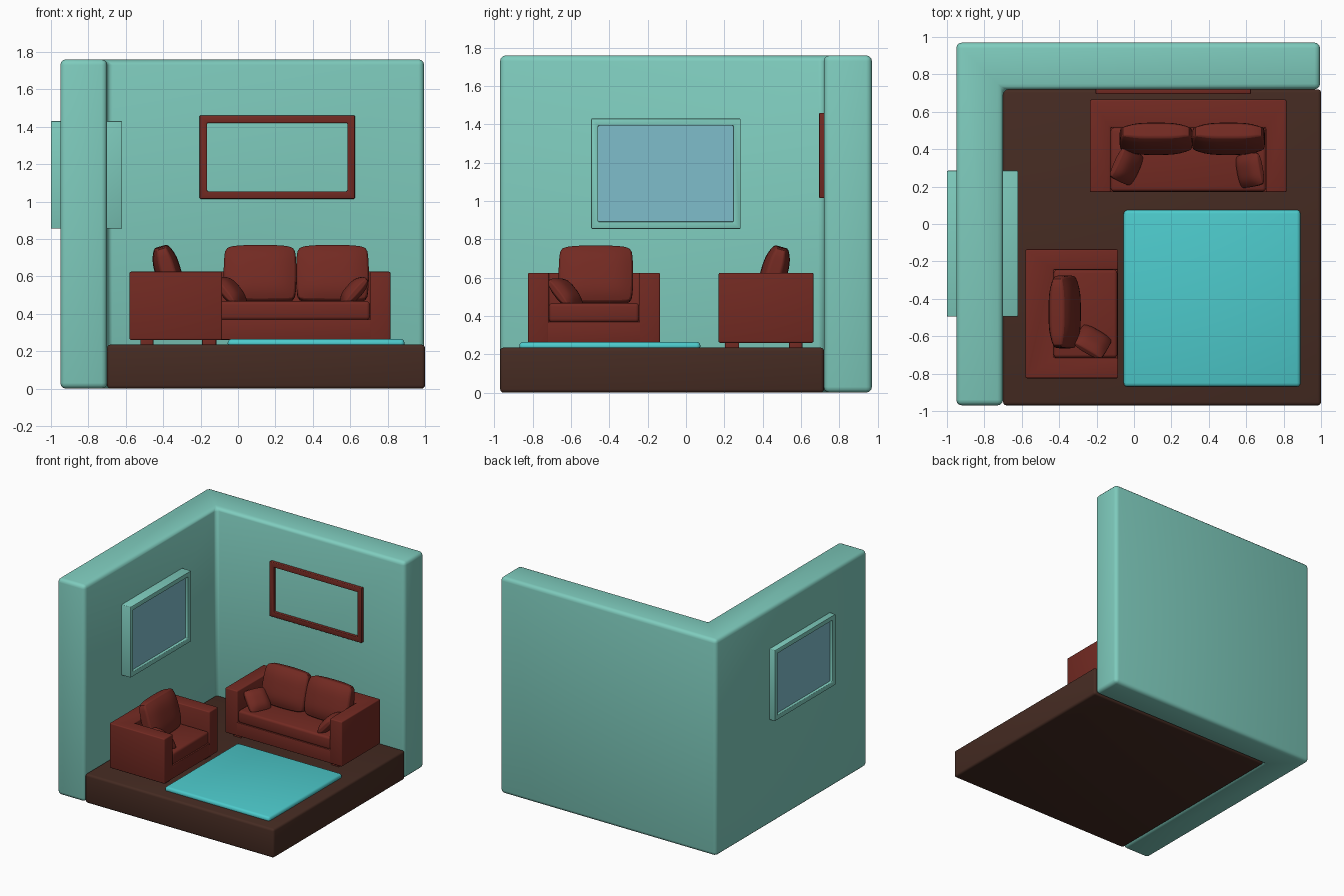
import bpy
import bmesh
from math import radians
from mathutils import Matrix, Vector

if "Cube" in bpy.data.objects:
    bpy.data.objects.remove(bpy.data.objects["Cube"])


def material(name, rgb):
    m = bpy.data.materials.new(name)
    m.use_nodes = True
    m.diffuse_color = (*rgb, 1)
    m.node_tree.nodes["Principled BSDF"].inputs["Base Color"].default_value = (*rgb, 1)
    return m


TEAL = material("teal_wall", (0.21, 0.60, 0.51))
BROWN = material("dark_wood", (0.06, 0.024, 0.016))
RED = material("red_upholstery", (0.17, 0.023, 0.016))
CYAN = material("cyan_rug", (0.074, 0.59, 0.60))
BLUE = material("blue_glass", (0.21, 0.51, 0.60))


def finish(bm, name, mat, matrix=Matrix(), bevel=0.0, segments=3):
    """Bevel the sharp edges, place the mesh and shade it."""
    bmesh.ops.recalc_face_normals(bm, faces=bm.faces)
    if bevel:
        sharp = [e for e in bm.edges if e.calc_face_angle(0) > 0.5]
        bmesh.ops.bevel(bm, geom=sharp, offset=bevel, segments=segments,
                        profile=0.5, affect='EDGES', clamp_overlap=True)
    bm.transform(matrix)
    mesh = bpy.data.meshes.new(name)
    bm.to_mesh(mesh)
    bm.free()
    mesh.materials.append(mat)
    obj = bpy.data.objects.new(name, mesh)
    bpy.context.collection.objects.link(obj)
    bpy.ops.object.select_all(action='DESELECT')
    obj.select_set(True)
    bpy.context.view_layer.objects.active = obj
    bpy.ops.object.shade_smooth_by_angle(angle=radians(45))
    return obj


def box(name, mat, low, high, matrix=Matrix(), bevel=0.01):
    low, high = Vector(low), Vector(high)
    bm = bmesh.new()
    bmesh.ops.create_cube(bm, size=1)
    for v in bm.verts:
        v.co = (low + high) / 2 + v.co * (high - low)
    return finish(bm, name, mat, matrix, bevel)


def prism(name, mat, outline, z0, z1, matrix=Matrix(), bevel=0.01):
    bm = bmesh.new()
    face = bm.faces.new([bm.verts.new((x, y, z0)) for x, y in outline])
    new = bmesh.ops.extrude_face_region(bm, geom=[face])["geom"]
    verts = [g for g in new if isinstance(g, bmesh.types.BMVert)]
    bmesh.ops.translate(bm, verts=verts, vec=(0, 0, z1 - z0))
    return finish(bm, name, mat, matrix, bevel)


def ring(name, mat, width, height, depth, border, matrix):
    """Rectangular frame standing in the local xz plane."""
    bm = bmesh.new()
    loops = []
    for inset, y in ((0, -1), (border, -1), (border, 1), (0, 1)):
        w, h = width / 2 - inset, height / 2 - inset
        loops.append([bm.verts.new((sx * w, y * depth / 2, sz * h))
                      for sx, sz in ((-1, -1), (1, -1), (1, 1), (-1, 1))])
    for a, b in zip(loops, loops[1:] + loops[:1]):
        for i in range(4):
            j = (i + 1) % 4
            bm.faces.new((a[i], a[j], b[j], b[i]))
    return finish(bm, name, mat, matrix, 0.005, 2)


def cushion(name, size, pinch, matrix):
    """Soft pillow whose thickness (local y) shrinks towards its rim."""
    bm = bmesh.new()
    bmesh.ops.create_cube(bm, size=2)
    bmesh.ops.subdivide_edges(bm, edges=bm.edges, cuts=5, use_grid_fill=True)
    for v in bm.verts:
        u, t, w = v.co
        t *= (1 - pinch * u ** 4) * (1 - pinch * w ** 4)
        v.co = (u * (1 - 0.05 * w * w) * size[0] / 2, t * size[1] / 2,
                w * (1 - 0.05 * u * u) * size[2] / 2)
    obj = finish(bm, name, RED, matrix)
    obj.data.shade_smooth()
    obj.modifiers.new("soft", 'SUBSURF').levels = 1
    obj.modifiers["soft"].render_levels = 1


def turn(angle, axis):
    return Matrix.Rotation(radians(angle), 4, axis)


def seat(name, width, place, backs, pillows):
    """Boxy upholstered seat facing local -y."""
    w, d, arm = width / 2, 0.2475, 0.11
    inner, back = w - arm, d - 0.15
    outline = [(-w, -d), (-inner, -d), (-inner, back), (inner, back),
               (inner, -d), (w, -d), (w, d), (-w, d)]
    prism(name + "_arms_and_back", RED, outline, 0.26, 0.625, place, 0.008)
    box(name + "_base", RED, (-inner - 0.02, -d + 0.001, 0.262),
        (inner + 0.02, back + 0.02, 0.37), place, 0.004)
    box(name + "_seat_cushion", RED, (-inner, -d + 0.004, 0.367),
        (inner, back, 0.467), place, 0.018)
    # Short feet under the corners
    for sx in (-1, 1):
        for y0, y1 in ((-0.215, -0.14), (0.12, 0.19)):
            x = sx * (w - 0.085)
            box(name + "_foot", RED, (x - 0.035, y0, 0.22), (x + 0.035, y1, 0.27), place, 0.004)
    # Leaning back cushions
    for x in backs:
        lean = Matrix.Translation((x, 0.038, 0.612)) @ turn(-16, 'X')
        cushion(name + "_back_cushion", (0.39, 0.14, 0.31), 0.45, place @ lean)
    # Throw pillows resting against the arms
    for side, spin, y in pillows:
        lean = (Matrix.Translation((side * (inner - 0.085), y, 0.522))
                @ turn(spin, 'Z') @ turn(side * 42, 'Y') @ turn(90, 'Z'))
        cushion(name + "_throw_pillow", (0.18, 0.085, 0.18), 0.65, place @ lean)


# Room shell
prism("walls", TEAL, [(-0.95, -0.97), (-0.70, -0.97), (-0.70, 0.72), (0.995, 0.72),
                      (0.995, 0.97), (-0.95, 0.97)], 0, 1.76, bevel=0.03)
box("floor", BROWN, (-0.70, -0.97, 0), (1.0, 0.72, 0.235), bevel=0.018)
box("rug", CYAN, (-0.055, -0.87, 0.22), (0.89, 0.075, 0.265), bevel=0.02)

# Window through the side wall
window = Matrix.Translation((-0.81, -0.105, 1.1425)) @ turn(90, 'Z')
ring("window_frame", TEAL, 0.78, 0.575, 0.38, 0.037, window)
box("window_glass", BLUE, (-0.36, -0.165, -0.256), (0.36, 0.165, 0.256), window, 0)

# Empty picture frame on the back wall
ring("picture_frame", RED, 0.83, 0.445, 0.04, 0.04, Matrix.Translation((0.21, 0.715, 1.2375)))

# Furniture
seat("sofa", 1.05, Matrix.Translation((0.29, 0.4175, 0)), (-0.172, 0.215),
     ((-1, -25, -0.11), (1, 10, -0.13)))
seat("armchair", 0.69, Matrix.Translation((-0.3325, -0.48, 0)) @ turn(90, 'Z'), (0.01,),
     ((-1, -30, -0.11),))
